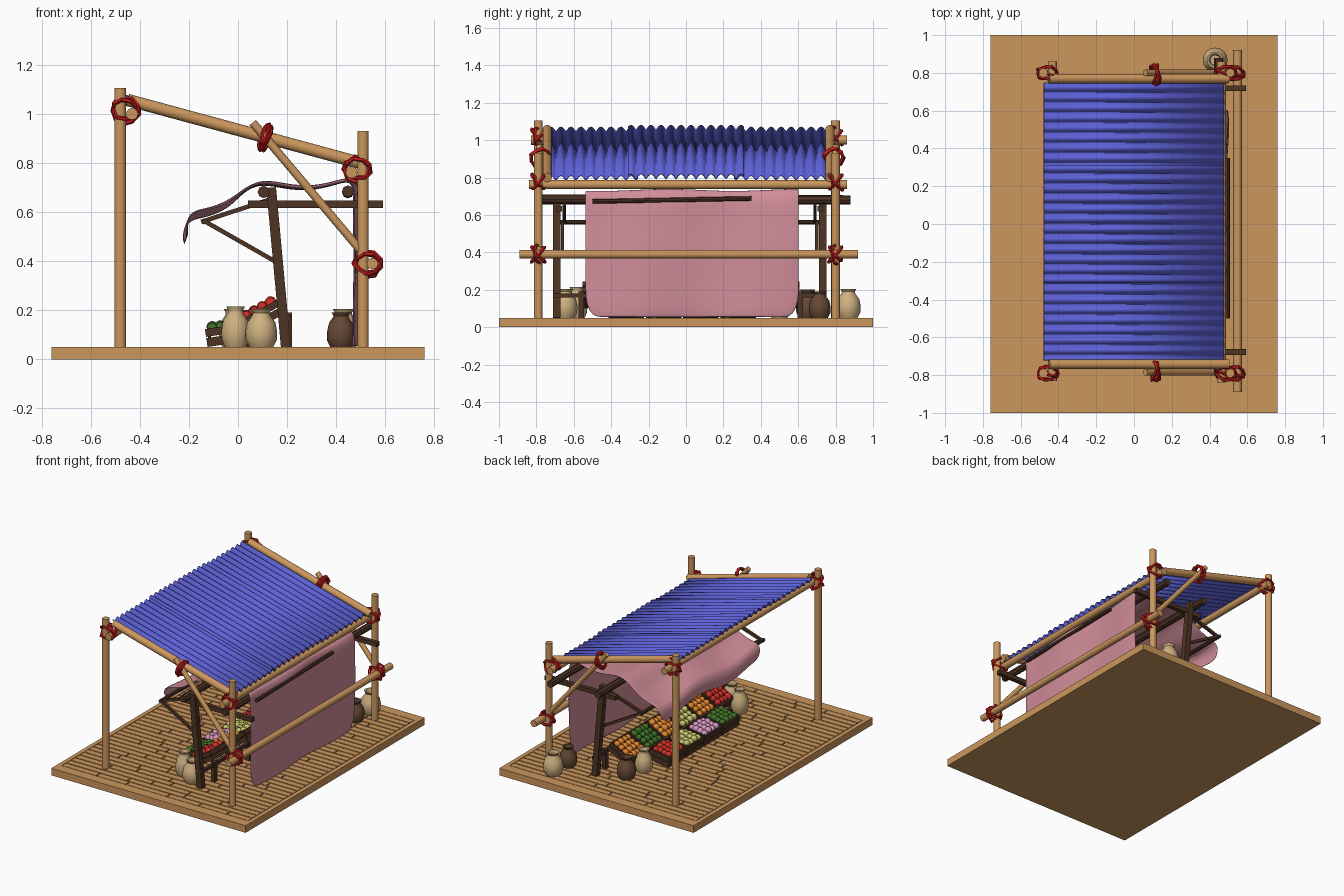
import bpy, bmesh, math, random
from mathutils import Vector, Matrix, Euler

if "Cube" in bpy.data.objects:
    bpy.data.objects.remove(bpy.data.objects["Cube"])

random.seed(4)

def mat(name, rgb):
    m = bpy.data.materials.new(name)
    m.diffuse_color = (*rgb, 1)
    m.use_nodes = True
    m.node_tree.nodes["Principled BSDF"].inputs["Base Color"].default_value = m.diffuse_color
    return m

TAN = mat("light_wood", (0.60, 0.31, 0.11))
DARK = mat("dark_wood", (0.075, 0.033, 0.018))
BLUE = mat("blue_sheet", (0.11, 0.12, 0.68))
PINK = mat("pink_cloth", (0.64, 0.27, 0.32))
RED = mat("red_rope", (0.58, 0.012, 0.012))
SACK = mat("sack_cloth", (0.62, 0.44, 0.22))
JAR = mat("brown_clay", (0.13, 0.065, 0.035))
FRUIT = {k: mat(k + "_produce", c) for k, c in dict(
    red=(0.6, 0.03, 0.02), orange=(0.75, 0.24, 0.03), green=(0.05, 0.16, 0.02),
    lime=(0.55, 0.55, 0.15), pink=(0.65, 0.3, 0.5)).items()}

def finish(name, bm, mats, smooth=False):
    me = bpy.data.meshes.new(name)
    bm.to_mesh(me)
    bm.free()
    for m in mats:
        me.materials.append(m)
    ob = bpy.data.objects.new(name, me)
    bpy.context.collection.objects.link(ob)
    if smooth:
        bpy.ops.object.select_all(action='DESELECT')
        ob.select_set(True)
        bpy.context.view_layer.objects.active = ob
        bpy.ops.object.shade_smooth_by_angle(angle=math.radians(40))
    return ob

def add_box(bm, c, d, M=Matrix()):
    bmesh.ops.create_cube(bm, size=1, matrix=M @ Matrix.Translation(c) @ Matrix.Diagonal((*d, 1)))

def pole(name, a, b, r, m, seg=16):
    a, b = Vector(a), Vector(b)
    d = b - a
    bm = bmesh.new()
    M = Matrix.Translation((a + b) / 2) @ d.to_track_quat('Z', 'Y').to_matrix().to_4x4()
    bmesh.ops.create_cone(bm, cap_ends=True, segments=seg, radius1=r, radius2=r, depth=d.length, matrix=M)
    return finish(name, bm, [m], True)

def beam(name, a, b, w, m):
    a, b = Vector(a), Vector(b)
    d = b - a
    bm = bmesh.new()
    add_box(bm, (0, 0, 0), (w, w, d.length),
            Matrix.Translation((a + b) / 2) @ d.to_track_quat('Z', 'Y').to_matrix().to_4x4())
    return finish(name, bm, [m])

# Floor: slab with rim and staggered planks leaving narrow grooves
bm = bmesh.new()
add_box(bm, (0, 0, 0.022), (1.52, 2, 0.044))
for s in (-1, 1):
    add_box(bm, (s * 0.745, 0, 0.045), (0.03, 2, 0.01))
    add_box(bm, (0, s * 0.965, 0.045), (1.46, 0.07, 0.01))
rows, pitch = 37, 1.86 / 37
for i in range(rows):
    y = -0.93 + (i + 0.5) * pitch
    x = -0.73
    while x < 0.73:
        e = x + random.uniform(0.2, 0.5)
        if e > 0.6:
            e = 0.73
        add_box(bm, ((x + e) / 2, y, 0.045), (e - x - 0.008, pitch - 0.008, 0.01))
        x = e
finish("plank_floor", bm, [TAN])

# Outer pole frame
for side, yp, yb, ybr in (("front", -0.79, -0.742, -0.785), ("back", 0.80, 0.77, 0.80)):
    pole(side + "_tall_post", (-0.48, yp, 0.05), (-0.48, yp, 1.105), 0.024, TAN)
    pole(side + "_short_post", (0.51, yp, 0.05), (0.51, yp, 0.93), 0.023, TAN)
    pole(side + "_rafter", (-0.45, yb, 1.057), (0.50, yb, 0.80), 0.025, TAN)
    pole(side + "_brace", (0.06, ybr, 0.965), (0.52, ybr, 0.42), 0.017, TAN)
pole("high_crossbar", (-0.432, -0.83, 1.0), (-0.432, 0.86, 1.0), 0.024, TAN)
pole("low_crossbar", (0.463, -0.84, 0.762), (0.463, 0.86, 0.762), 0.024, TAN)
pole("rear_rail", (0.548, -0.89, 0.39), (0.548, 0.92, 0.39), 0.023, TAN)

# Rope lashings: crossed uneven loops around each joint
def ring(name, c, normal, R, r=0.009):
    q = Vector(normal).to_track_quat('Z', 'Y').to_euler()
    bpy.ops.mesh.primitive_torus_add(major_segments=9, minor_segments=5, major_radius=R,
                                     minor_radius=r, location=c, rotation=q)
    ob = bpy.context.object
    ob.name = name
    ob.data.materials.append(RED)
    for k in range(9):
        f = random.uniform(0.88, 1.12)
        for v in ob.data.vertices[k * 5:k * 5 + 5]:
            v.co.x *= f
            v.co.y *= f

for y in (-0.79, 0.80):
    for n, x, z in (("high", -0.458, 1.015), ("low", 0.487, 0.775), ("rail", 0.53, 0.39)):
        for nrm in ((0.15, 1, 0.85), (-0.1, 1, -0.85), (0.35, 1, 0.1)):
            ring(n + "_rope", (x, y, z), nrm, 0.052)
    for t in (-0.25, 0.1, 0.35):
        ring("brace_rope", (0.11, y * 0.985, 0.905), (1, t, -0.3 - t * 0.6), 0.052, 0.008)

# Corrugated roof: three overlapping sheets
def sheet(name, y0, y1, lift):
    bm = bmesh.new()
    n = round((y1 - y0) / 0.0535 * 10)
    cols = []
    for i in range(n + 1):
        y = y0 + (y1 - y0) * i / n
        h = 0.014 * (2 * abs(math.sin(math.pi * y / 0.0535)) ** 0.8 - 1) + lift
        cols.append([bm.verts.new((x, y, 0.928 - 0.272 * x + h)) for x in (-0.477, 0.477)])
    for a, b in zip(cols, cols[1:]):
        bm.faces.new((a[0], a[1], b[1], b[0]))
    ob = finish(name, bm, [BLUE], True)
    ob.modifiers.new("thickness", 'SOLIDIFY').thickness = 0.005

sheet("roof_sheet_front", -0.72, -0.26, 0)
sheet("roof_sheet_middle", -0.31, 0.31, 0.009)
sheet("roof_sheet_back", 0.26, 0.75, 0)

# Draped cloth: awning profile swept in y, with soft folds
prof = [(-0.208, 0.485), (-0.212, 0.53), (-0.195, 0.585), (-0.12, 0.592), (-0.03, 0.63), (0.03, 0.69),
        (0.10, 0.722), (0.19, 0.70), (0.30, 0.69), (0.40, 0.715), (0.462, 0.735), (0.482, 0.69),
        (0.478, 0.55), (0.485, 0.40), (0.478, 0.25), (0.48, 0.12), (0.475, 0.052)]
bm = bmesh.new()
N = 18
grid = []
for j, (x, z) in enumerate(prof):
    row = []
    inset = 0.045 if j in (0, len(prof) - 1) else 0
    for i in range(N + 1):
        y = -0.54 + inset + (1.145 - 2 * inset) * i / N
        w = math.sin(y * 9 + j * 0.25)
        if j > 10:
            p = (x + 0.012 * w, y, z)
        else:
            p = (x + 0.006 * w, y, z + (0.016 if j < 5 else 0.006) * w)
        row.append(bm.verts.new(p))
    grid.append(row)
for a, b in zip(grid, grid[1:]):
    for i in range(N):
        bm.faces.new((a[i], a[i + 1], b[i + 1], b[i]))
cloth = finish("draped_cloth", bm, [PINK], True)
cloth.modifiers.new("thickness", 'SOLIDIFY').thickness = 0.009
cloth.modifiers.new("soften", 'SUBSURF').levels = 2
cloth.modifiers["soften"].render_levels = 2

# Inner dark stall frame
for side, y in (("front", -0.69), ("back", 0.73)):
    s = 1 if y > 0 else -1
    beam(side + "_stall_post", (0.195, y, 0.05), (0.135, y, 0.70), 0.04, DARK)
    beam(side + "_stall_rail", (0.04, y - 0.012 * s, 0.632), (0.592, y - 0.012 * s, 0.632), 0.03, DARK)
    beam(side + "_awning_arm", (-0.15, y - 0.04 * s, 0.56), (0.14, y - 0.04 * s, 0.655), 0.018, DARK)
    beam(side + "_awning_strut", (-0.14, y - 0.03 * s, 0.565), (0.15, y - 0.03 * s, 0.40), 0.018, DARK)
pole("stall_front_beam", (0.105, -0.77, 0.682), (0.105, 0.84, 0.682), 0.025, DARK, 8)
pole("stall_rear_beam", (0.448, -0.79, 0.685), (0.448, 0.88, 0.68), 0.024, DARK, 8)
pole("awning_bar", (-0.14, -0.67, 0.562), (-0.14, 0.71, 0.562), 0.012, DARK, 8)
pole("cloth_batten", (0.495, -0.50, 0.672), (0.495, 0.35, 0.688), 0.012, DARK, 8)

# Crate display: bench supports plus two rows of filled crates
beam("bench_back_rail", (0.205, -0.71, 0.17), (0.205, 0.74, 0.17), 0.022, DARK)
for y in (-0.56, -0.17, 0.22, 0.61):
    beam("bench_leg", (0.205, y, 0.05), (0.205, y, 0.19), 0.03, DARK)
    beam("bench_front_leg", (0.045, y, 0.05), (0.045, y, 0.13), 0.025, DARK)

def crate(loc, tilt, L, W, H, kind):
    M = Matrix.Translation(loc) @ Euler((0, tilt, 0)).to_matrix().to_4x4()
    bm = bmesh.new()
    add_box(bm, (0, 0, 0.006), (L, W, 0.012), M)
    for s in (-1, 1):
        for k in (0.27, 0.77):
            add_box(bm, (s * (L / 2 - 0.005), 0, H * k), (0.01, W, H * 0.43), M)
            add_box(bm, (0, s * (W / 2 - 0.005), H * k), (L - 0.02, 0.01, H * 0.43), M)
            add_box(bm, (s * (L / 2 - 0.014), (k - 0.52) * 4 * (W / 2 - 0.014), H / 2), (0.012, 0.012, H), M)
    finish("crate", bm, [DARK])
    bm = bmesh.new()
    for i in range(4):
        for j in range(4):
            p = ((i - 1.5) * (L - 0.05) / 3.4, (j - 1.5) * (W - 0.05) / 3.4, H - 0.008 + random.uniform(0, 0.012))
            bmesh.ops.create_icosphere(bm, subdivisions=2, radius=random.uniform(0.02, 0.025),
                                       matrix=M @ Matrix.Translation(p))
    finish(kind + "_produce_pile", bm, [FRUIT[kind]], True)

for i, k in enumerate(("green", "pink", "lime", "red")):
    crate((-0.045, -0.32 + i * 0.2, 0.062), -0.15, 0.16, 0.19, 0.075, k)
for i, k in enumerate(("red", "orange", "lime", "orange", "green", "orange")):
    crate((0.115, -0.46 + i * 0.195, 0.145), -0.5, 0.18, 0.185, 0.065, k)

# Sacks and jars: lathed profiles
def vessel(name, x, y, r, h, m):
    prof = [(0, 0), (0.75, 0), (0.97, 0.18), (1, 0.4), (0.88, 0.65), (0.55, 0.84), (0.52, 0.9),
            (0.66, 1), (0.5, 0.98), (0.4, 0.86), (0, 0.84)]
    bm = bmesh.new()
    vs = [bm.verts.new((a * r, 0, b * h)) for a, b in prof]
    es = [bm.edges.new(e) for e in zip(vs, vs[1:])]
    bmesh.ops.spin(bm, geom=vs + es, axis=(0, 0, 1), cent=(0, 0, 0), steps=16, angle=2 * math.pi)
    bmesh.ops.remove_doubles(bm, verts=bm.verts, dist=1e-5)
    bmesh.ops.recalc_face_normals(bm, faces=bm.faces)
    finish(name, bm, [m], True).location = (x, y, 0.05)

vessel("sack_front_left", -0.01, -0.585, 0.058, 0.165, SACK)
vessel("sack_front_right", 0.095, -0.645, 0.065, 0.155, SACK)
vessel("sack_aisle", -0.02, 0.50, 0.058, 0.155, SACK)
vessel("jar_aisle", 0.01, 0.65, 0.062, 0.15, JAR)
vessel("jar_rear", 0.42, 0.715, 0.058, 0.14, JAR)
vessel("sack_rear", 0.43, 0.868, 0.066, 0.155, SACK)
